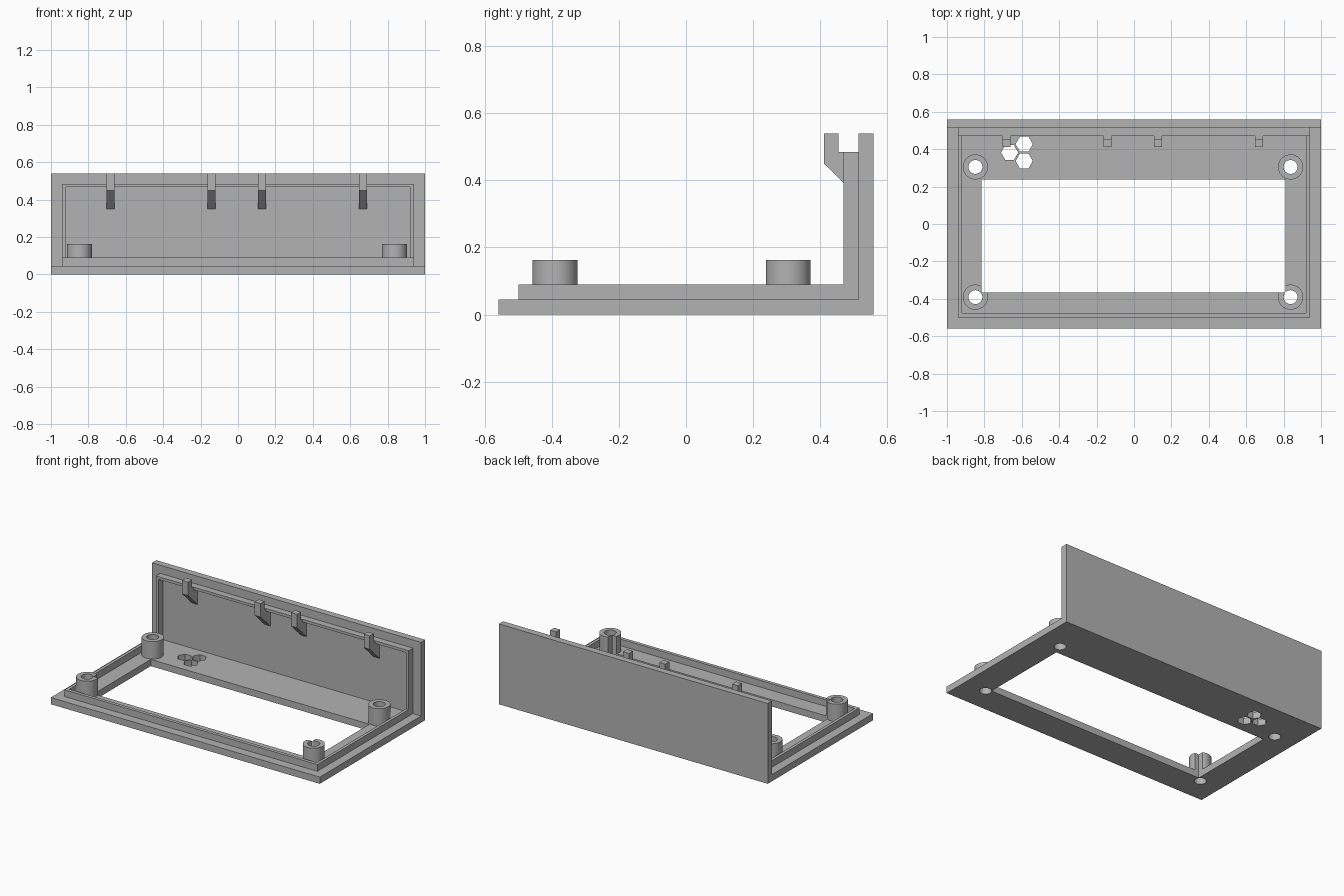
import bpy, bmesh, math
from mathutils import Vector

cube = bpy.data.objects.get("Cube")
if cube:
    bpy.data.objects.remove(cube, do_unlink=True)

GREY = (0.45, 0.45, 0.45, 1)
plastic = bpy.data.materials.new("grey plastic")
plastic.use_nodes = True
plastic.diffuse_color = GREY
plastic.node_tree.nodes["Principled BSDF"].inputs["Base Color"].default_value = GREY

FLOOR = 0.045
WALL = 0.515


def prism(name, points, axis, low, high):
    """Extrude a flat profile along x (points are y, z) or z (points are x, y)."""
    place = (lambda p: Vector((low, *p))) if axis == "x" else (lambda p: Vector((*p, low)))
    step = Vector((high - low, 0, 0)) if axis == "x" else Vector((0, 0, high - low))
    bm = bmesh.new()
    face = bm.faces.new([bm.verts.new(place(p)) for p in points])
    top = bmesh.ops.extrude_face_region(bm, geom=[face])["geom"]
    bmesh.ops.translate(bm, vec=step, verts=[v for v in top if isinstance(v, bmesh.types.BMVert)])
    bmesh.ops.recalc_face_normals(bm, faces=bm.faces)
    mesh = bpy.data.meshes.new(name)
    bm.to_mesh(mesh)
    bm.free()
    mesh.materials.append(plastic)
    obj = bpy.data.objects.new(name, mesh)
    bpy.context.collection.objects.link(obj)
    return obj


def rect(a0, a1, b0, b1):
    return [(a0, b0), (a1, b0), (a1, b1), (a0, b1)]


def polygon(cx, cy, radius, sides):
    turn = math.tau / sides
    return [(cx + radius * math.cos(i * turn), cy + radius * math.sin(i * turn)) for i in range(sides)]


def cut(obj, cutters):
    """Subtract the cutters and keep the result as a plain mesh."""
    for cutter in cutters:
        mod = obj.modifiers.new("cut", "BOOLEAN")
        mod.operation = "DIFFERENCE"
        mod.solver = "EXACT"
        mod.object = cutter
    bpy.context.view_layer.update()
    graph = bpy.context.evaluated_depsgraph_get()
    mesh = bpy.data.meshes.new_from_object(obj.evaluated_get(graph))
    obj.modifiers.clear()
    obj.data = mesh


# L-shaped shell: floor plate and back wall
shell = prism("shell", [(-0.56, 0), (0.56, 0), (0.56, 0.54), (WALL, 0.54), (WALL, FLOOR), (-0.56, FLOOR)],
              "x", -1, 1)

# Locating lip: two side cheeks, front rail and top rail
cheek = [(-0.5, FLOOR), (WALL, FLOOR), (WALL, 0.485), (0.47, 0.485), (0.47, 0.09), (-0.5, 0.09)]
prism("lip_right", cheek, "x", -0.94, -0.92)
prism("lip_left", cheek, "x", 0.92, 0.94)
prism("lip_front", rect(-0.5, -0.477, FLOOR, 0.09), "x", -0.92, 0.92)
prism("lip_top", rect(0.47, WALL, 0.467, 0.485), "x", -0.92, 0.92)

# Snap clips along the top rail
hook = [(0.412, 0.45), (0.412, 0.54), (0.455, 0.54), (0.455, 0.485), (WALL, 0.485), (WALL, 0.35)]
for i, x in enumerate((-0.682, -0.142, 0.128, 0.669)):
    prism(f"snap_clip_{i + 1}", hook, "x", x - 0.022, x + 0.022)

# Openings: display window, screw holes and hexagonal vents
window = prism("window_cutter", rect(-0.816, 0.81, -0.367, 0.239), "z", -0.1, 0.3)
vents = [prism("vent_cutter", polygon(x, y, 0.046, 6), "z", -0.1, 0.3)
         for x, y in ((-0.665, 0.382), (-0.587, 0.427), (-0.587, 0.337))]

# Screw posts, trimmed where they reach into the window
holes = []
for side, x in (("right", -0.848), ("left", 0.837)):
    for end, y in (("front", -0.391), ("back", 0.305)):
        hole = prism("hole_cutter", polygon(x, y, 0.037, 48), "z", -0.1, 0.3)
        post = prism(f"screw_post_{end}_{side}", polygon(x, y, 0.067, 48), "z", FLOOR, 0.162)
        cut(post, [hole, window])
        bpy.ops.object.select_all(action="DESELECT")
        post.select_set(True)
        bpy.context.view_layer.objects.active = post
        bpy.ops.object.shade_smooth_by_angle(angle=math.radians(30))
        holes.append(hole)

cut(shell, [window] + vents + holes)
for cutter in [window] + vents + holes:
    bpy.data.objects.remove(cutter, do_unlink=True)
